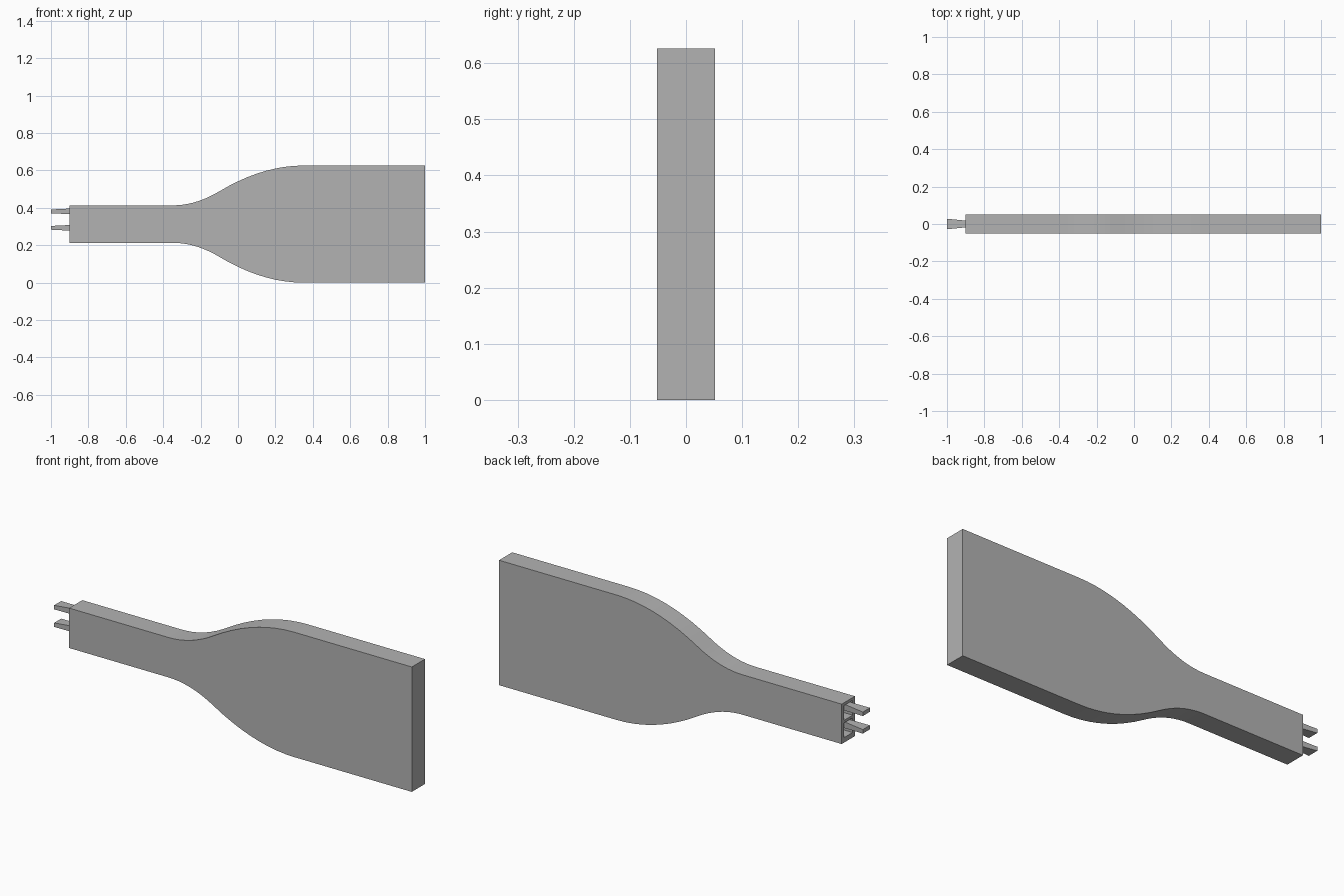
import bpy
import bmesh
from mathutils import Vector

cube = bpy.data.objects.get("Cube")
if cube:
    bpy.data.objects.remove(cube, do_unlink=True)

grey = bpy.data.materials.new("light_grey")
grey.use_nodes = True
grey.diffuse_color = (0.45, 0.45, 0.45, 1)
grey.node_tree.nodes["Principled BSDF"].inputs["Base Color"].default_value = grey.diffuse_color

MID = 0.313      # height of the body's centre line
HALF_Y = 0.052   # half the body's thickness
END_X = -0.9     # plug end of the body


def finish(name, bm):
    bmesh.ops.recalc_face_normals(bm, faces=bm.faces)
    mesh = bpy.data.meshes.new(name)
    bm.to_mesh(mesh)
    bm.free()
    mesh.materials.append(grey)
    obj = bpy.data.objects.new(name, mesh)
    bpy.context.collection.objects.link(obj)
    return obj


def tapered_bar(name, z, sections):
    """Bar along x; each section is (x, half width, half height)."""
    bm = bmesh.new()
    rings = []
    for x, w, h in sections:
        rings.append([bm.verts.new((x, a * w, z + b * h))
                      for a, b in ((-1, -1), (1, -1), (1, 1), (-1, 1))])
    for r, s in zip(rings, rings[1:]):
        for i in range(4):
            j = (i + 1) % 4
            bm.faces.new((r[i], r[j], s[j], s[i]))
    bm.faces.new(rings[0])
    bm.faces.new(rings[-1])
    return finish(name, bm)


def bend(a, b, c, steps=9):
    """Quadratic curve from a to c, pulled towards b."""
    a, b, c = Vector(a), Vector(b), Vector(c)
    return [a * (1 - t) ** 2 + b * 2 * t * (1 - t) + c * t * t
            for t in (i / steps for i in range(steps + 1))]


# Flat body: narrow neck flaring into a wide blade, mirrored about its centre line
upper = [Vector((END_X, 0.1))]
upper += bend((-0.35, 0.1), (-0.225, 0.1), (-0.1, 0.175))
upper += bend((-0.1, 0.175), (0.13, MID), (0.35, MID))[1:]
upper.append(Vector((1, MID)))
outline = [(p.x, MID + p.y) for p in upper] + [(p.x, MID - p.y) for p in reversed(upper)]

bm = bmesh.new()
face = bm.faces.new([bm.verts.new((x, -HALF_Y, z)) for x, z in outline])
side = bmesh.ops.extrude_face_region(bm, geom=[face])
bmesh.ops.translate(bm, vec=(0, 2 * HALF_Y, 0),
                    verts=[g for g in side["geom"] if isinstance(g, bmesh.types.BMVert)])
body = finish("body", bm)

# Two sockets in the neck's end, each holding a tapered prong
for label, prong_z, socket_z in (("upper", 0.381, 0.362), ("lower", 0.293, 0.275)):
    cutter = tapered_bar(label + "_socket_cutter", socket_z,
                         [(END_X - 0.05, 0.034, 0.037), (END_X + 0.1, 0.034, 0.037)])
    cutter.hide_render = True
    cut = body.modifiers.new(label + "_socket", "BOOLEAN")
    cut.operation = "DIFFERENCE"
    cut.solver = "EXACT"
    cut.object = cutter
    bpy.context.view_layer.objects.active = body
    bpy.ops.object.modifier_apply(modifier=cut.name)
    bpy.data.objects.remove(cutter, do_unlink=True)
    tapered_bar(label + "_prong", prong_z,
                [(-1, 0.028, 0.01), (END_X, 0.018, 0.015), (END_X + 0.1, 0.018, 0.015)])
